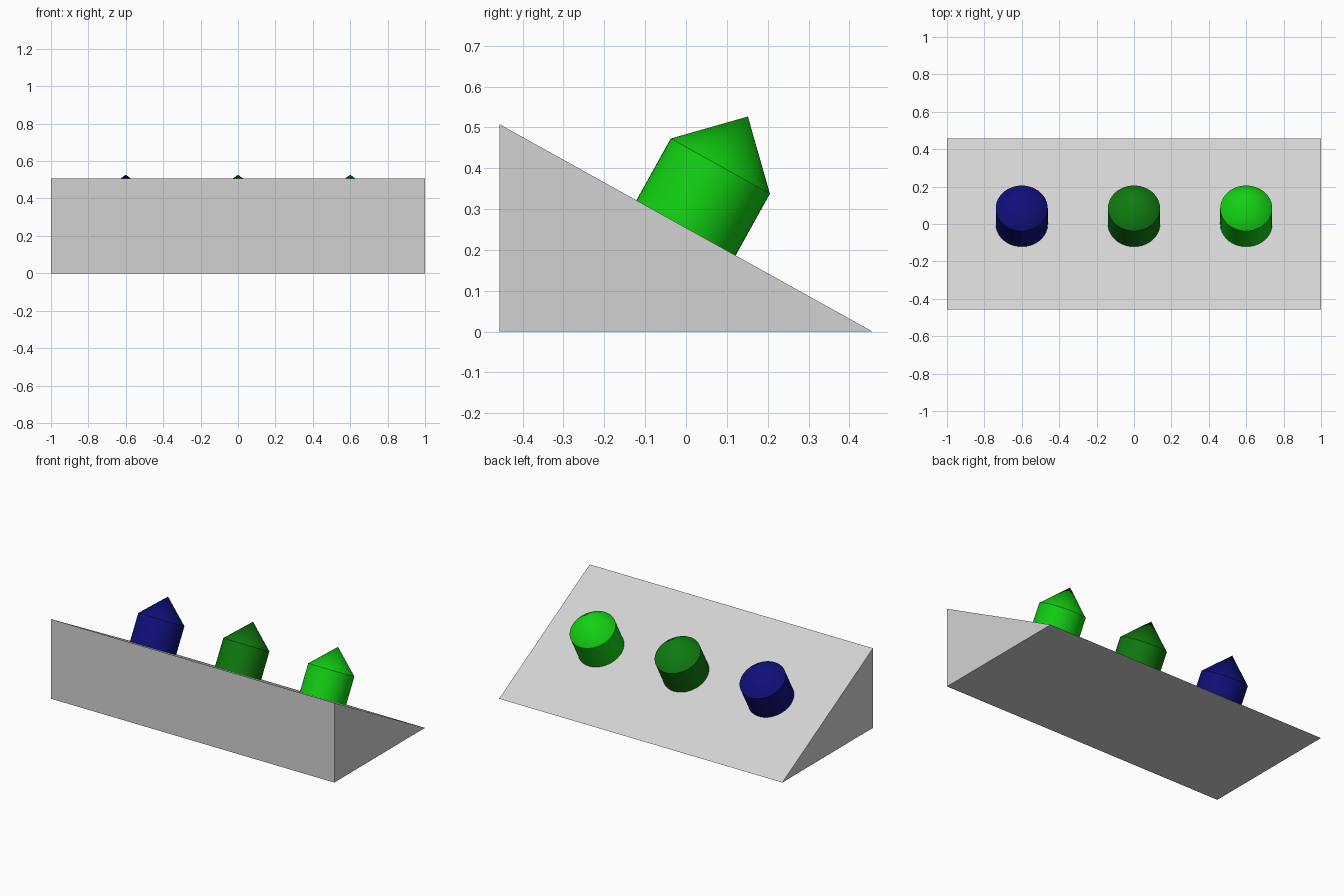
import bpy
import bmesh
import math
from mathutils import Matrix

if "Cube" in bpy.data.objects:
    bpy.data.objects.remove(bpy.data.objects["Cube"], do_unlink=True)

HALF_LENGTH, HALF_DEPTH, HEIGHT = 1.0, 0.457, 0.508
RADIUS, BODY, TIP, SINK = 0.139, 0.173, 0.139, 0.01
SEGMENTS = 48


def make_material(name, rgb):
    mat = bpy.data.materials.new(name)
    mat.use_nodes = True
    mat.diffuse_color = (*rgb, 1)
    mat.node_tree.nodes["Principled BSDF"].inputs["Base Color"].default_value = (*rgb, 1)
    return mat


def make_object(name, bm, mat):
    bmesh.ops.recalc_face_normals(bm, faces=bm.faces)
    mesh = bpy.data.meshes.new(name)
    bm.to_mesh(mesh)
    bm.free()
    mesh.materials.append(mat)
    obj = bpy.data.objects.new(name, mesh)
    bpy.context.collection.objects.link(obj)
    return obj


# Wedge base: triangular side profile extruded along x
bm = bmesh.new()
profile = [(-HALF_DEPTH, 0), (HALF_DEPTH, 0), (-HALF_DEPTH, HEIGHT)]
side = bm.faces.new([bm.verts.new((-HALF_LENGTH, y, z)) for y, z in profile])
cap = bmesh.ops.extrude_face_region(bm, geom=[side])["geom"]
bmesh.ops.translate(bm, vec=(2 * HALF_LENGTH, 0, 0),
                    verts=[v for v in cap if isinstance(v, bmesh.types.BMVert)])
make_object("wedge_base", bm, make_material("light grey", (0.65, 0.65, 0.65)))


# Pointed peg: capped cylinder with a cone on top, standing square to the slope
def make_peg(name, x, mat):
    bm = bmesh.new()
    bmesh.ops.create_circle(bm, cap_ends=True, radius=RADIUS, segments=SEGMENTS)
    bmesh.ops.translate(bm, verts=bm.verts, vec=(0, 0, -SINK))
    top = bmesh.ops.extrude_face_region(bm, geom=bm.faces[:])["geom"]
    bmesh.ops.translate(bm, vec=(0, 0, BODY + SINK),
                        verts=[v for v in top if isinstance(v, bmesh.types.BMVert)])
    lid = [f for f in top if isinstance(f, bmesh.types.BMFace)]
    tip = bmesh.ops.poke(bm, faces=lid)["verts"][0]
    tip.co.z = BODY + TIP
    obj = make_object(name, bm, mat)
    slope = math.atan2(HEIGHT, 2 * HALF_DEPTH)
    obj.matrix_world = (Matrix.Translation((x, 0, HEIGHT / 2))
                        @ Matrix.Rotation(-slope, 4, "X"))
    bpy.ops.object.select_all(action="DESELECT")
    obj.select_set(True)
    bpy.context.view_layer.objects.active = obj
    bpy.ops.object.shade_smooth_by_angle(angle=math.radians(30))


make_peg("right_peg", -0.6, make_material("navy blue", (0.005, 0.005, 0.195)))
make_peg("middle_peg", 0, make_material("dark green", (0.005, 0.195, 0.005)))
make_peg("left_peg", 0.6, make_material("bright green", (0.006, 0.63, 0.006)))
